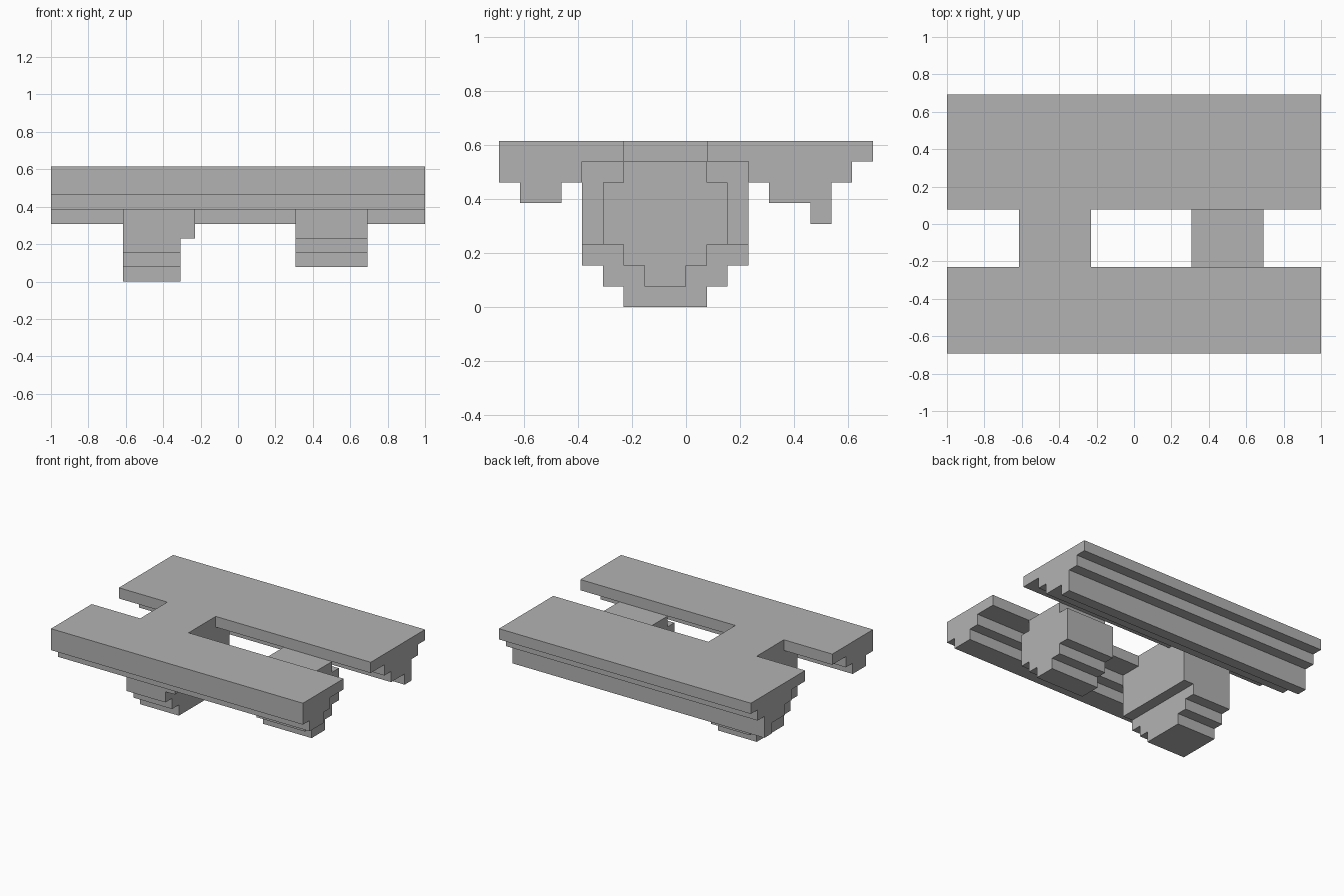
import bpy
import bmesh

U = 1 / 13  # size of one block

cube = bpy.data.objects.get("Cube")
if cube:
    bpy.data.objects.remove(cube, do_unlink=True)

grey = bpy.data.materials.new("stone grey")
grey.use_nodes = True
COLOUR = (0.45, 0.45, 0.45, 1)
grey.diffuse_color = COLOUR
grey.node_tree.nodes["Principled BSDF"].inputs["Base Color"].default_value = COLOUR


def extrude_profile(name, outline, x0, x1):
    """Sweep a closed (y, z) outline along x, all in block units."""
    bm = bmesh.new()
    verts = [bm.verts.new((x0 * U, y * U, z * U)) for y, z in outline]
    face = bm.faces.new(verts)
    swept = bmesh.ops.extrude_face_region(bm, geom=[face])["geom"]
    moved = [v for v in swept if isinstance(v, bmesh.types.BMVert)]
    bmesh.ops.translate(bm, verts=moved, vec=((x1 - x0) * U, 0, 0))
    bmesh.ops.recalc_face_normals(bm, faces=bm.faces)
    mesh = bpy.data.meshes.new(name)
    bm.to_mesh(mesh)
    bm.free()
    mesh.materials.append(grey)
    obj = bpy.data.objects.new(name, mesh)
    bpy.context.collection.objects.link(obj)
    return obj


def underside(steps, top):
    """Outline with a flat top and a stepped bottom: (y_start, y_end, z)."""
    pts = [(steps[0][0], top)]
    for a, b, z in steps:
        pts += [(a, z), (b, z)]
    return pts + [(steps[-1][1], top)]


def tiers(rows):
    """Stepped outline about y = -1: (half width, z_bottom, z_top), going up."""
    right = [(-1 + w, z) for w, lo, hi in rows for z in (lo, hi)]
    left = [(-2 - y, z) for y, z in reversed(right)]
    return right + left


# Long slabs with stepped undersides
extrude_profile("front_slab", underside(
    [(-9, -8, 6), (-8, -6, 5), (-6, -5, 6), (-5, -3, 7)], 8), -13, 13)
extrude_profile("back_slab", underside(
    [(1, 3, 7), (3, 4, 6), (4, 6, 5), (6, 7, 4), (7, 8, 6), (8, 9, 7)], 8), -13, 13)

# Right pillar: bridge block above, narrower stepped foot below
extrude_profile("right_bridge", tiers([(4, 3, 7), (2, 7, 8)]), -8, -3)
extrude_profile("right_foot", tiers([(2, 0, 1), (3, 1, 2), (4, 2, 3)]), -8, -4)

# Left pillar: stepped block under the opening
extrude_profile("left_pillar", tiers(
    [(1, 1, 2), (2, 2, 3), (3, 3, 6), (2, 6, 7)]), 4, 9)
